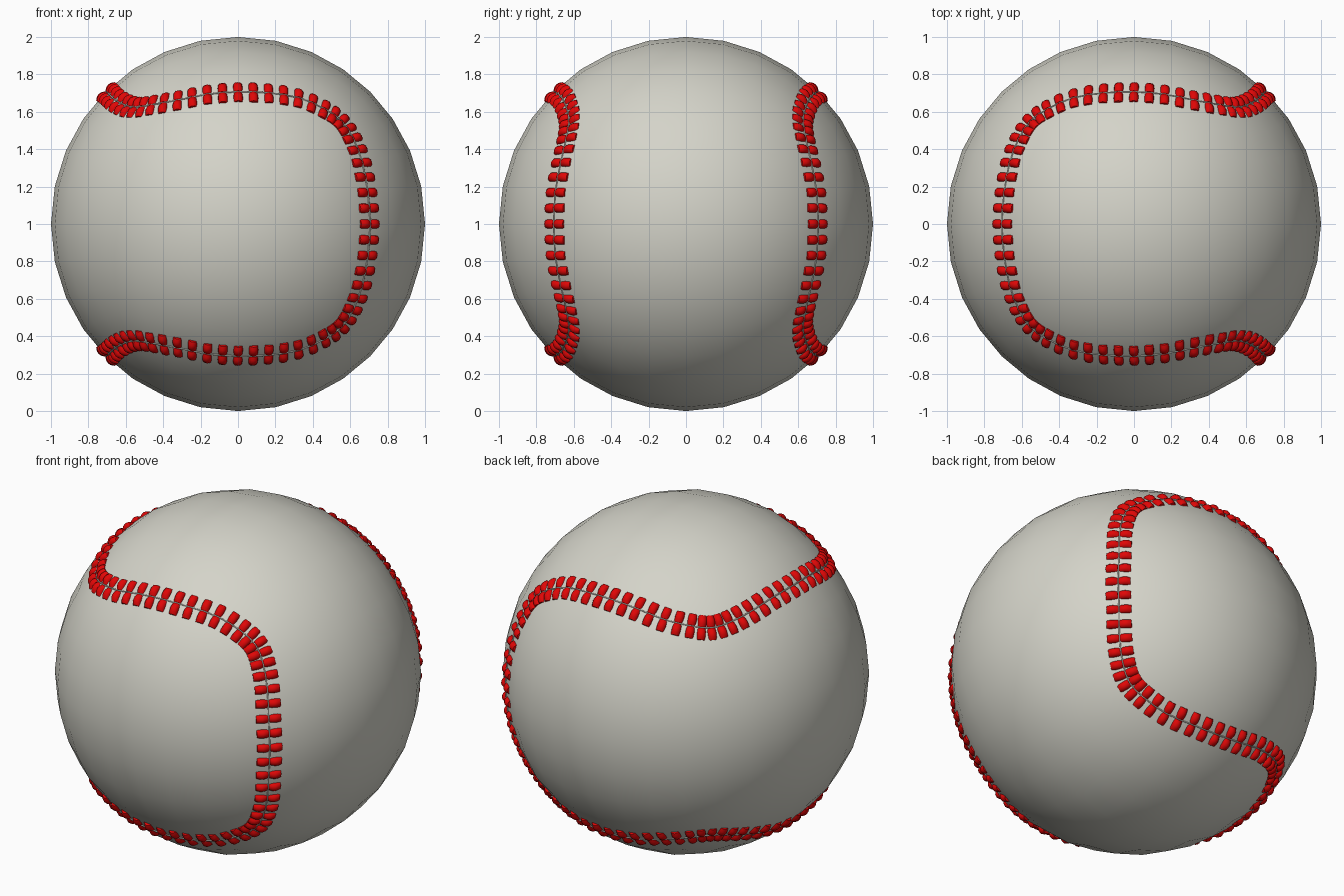
import bpy, bmesh
from mathutils import Vector, Matrix

if "Cube" in bpy.data.objects:
    bpy.data.objects.remove(bpy.data.objects["Cube"], do_unlink=True)

CENTRE = Vector((0, 0, 1))
STITCH_RADIUS, STITCH_LENGTH, ROW_OFFSET = 0.025, 0.066, 0.036
STITCH_HEIGHT, STITCH_DROP = 0.994, 0.014


def material(name, rgb):
    mat = bpy.data.materials.new(name)
    mat.use_nodes = True
    mat.diffuse_color = (*rgb, 1)
    bsdf = mat.node_tree.nodes["Principled BSDF"]
    bsdf.inputs["Base Color"].default_value = (*rgb, 1)
    bsdf.inputs["Roughness"].default_value = 0.7
    return mat


leather = material("off_white_leather", (0.66, 0.655, 0.585))
thread = material("red_thread", (0.75, 0.002, 0.002))


def smooth(obj, angle=None):
    bpy.ops.object.select_all(action="DESELECT")
    obj.select_set(True)
    bpy.context.view_layer.objects.active = obj
    if angle is None:
        bpy.ops.object.shade_smooth()
    else:
        bpy.ops.object.shade_smooth_by_angle(angle=angle)


def stitch_mesh():
    """Short tube along z, arched so that both ends dip towards -y."""
    bm = bmesh.new()
    bmesh.ops.create_cone(bm, cap_ends=True, segments=12, radius1=STITCH_RADIUS,
                          radius2=STITCH_RADIUS, depth=STITCH_LENGTH)
    sides = [e for e in bm.edges if abs(e.verts[0].co.z - e.verts[1].co.z) > 0.01]
    bmesh.ops.subdivide_edges(bm, edges=sides, cuts=3)
    for v in bm.verts:
        v.co.y -= STITCH_DROP * (2 * v.co.z / STITCH_LENGTH) ** 2
    mesh = bpy.data.meshes.new("stitch")
    bm.to_mesh(mesh)
    bm.free()
    return mesh


# Ball: subdivided cube cast to a unit sphere
bpy.ops.mesh.primitive_cube_add(size=1, location=CENTRE)
ball = bpy.context.object
ball.name = "ball"
ball.data.materials.append(leather)
sub = ball.modifiers.new("subdivide", "SUBSURF")
sub.levels = sub.render_levels = 3
cast = ball.modifiers.new("round", "CAST")
cast.factor = 1
cast.use_radius_as_size = True
cast.radius = 1
smooth(ball)

# Seam path: one eighth of the loop, completed by symmetry
eighth = [Vector(p) for p in (
    (0.707, 0.707, 0), (0.695, 0.70, 0.17), (0.665, 0.67, 0.33),
    (0.615, 0.64, 0.46), (0.555, 0.625, 0.55), (0.465, 0.637, 0.615),
    (0.325, 0.662, 0.675), (0.165, 0.693, 0.70), (0, 0.707, 0.707))]
quarter = eighth + [Vector((-p.x, p.z, p.y)) for p in eighth[-2::-1]]
half = quarter + [Vector((p.x, -p.y, p.z)) for p in quarter[-2::-1]]
loop = half[:-1] + [Vector((p.x, -p.y, -p.z)) for p in half[:-1]]

# Insert a smooth midpoint between neighbouring path points
path = []
count = len(loop)
for i, p in enumerate(loop):
    q = loop[(i + 1) % count]
    before, after = loop[i - 1], loop[(i + 2) % count]
    path += [p.normalized(), (9 * (p + q) - before - after).normalized()]

# Seam: thin raised line between the two rows of stitches
curve = bpy.data.curves.new("seam", "CURVE")
curve.dimensions = "3D"
curve.bevel_depth = 0.004
curve.bevel_resolution = 1
spline = curve.splines.new("POLY")
spline.points.add(len(path) - 1)
for point, p in zip(spline.points, path):
    point.co = (*p, 1)
spline.use_cyclic_u = True
seam = bpy.data.objects.new("seam", curve)
seam.location = CENTRE
curve.materials.append(leather)
bpy.context.collection.objects.link(seam)

# Stitches: arched tubes lying across the seam, one row on each side
stitch = stitch_mesh()
for name, side in (("stitches_inner", 1), ("stitches_outer", -1)):
    bm = bmesh.new()
    for i, p in enumerate(path):
        along = (path[(i + 1) % len(path)] - path[i - 1]).normalized()
        across = p.cross(along).normalized()
        up = (p + across * side * ROW_OFFSET).normalized()
        axis = along.cross(up).normalized()
        along = up.cross(axis)
        frame = Matrix((along, up, axis)).transposed().to_4x4()
        frame.translation = up * STITCH_HEIGHT
        first = len(bm.verts)
        bm.from_mesh(stitch)
        bm.verts.ensure_lookup_table()
        bmesh.ops.transform(bm, matrix=frame, verts=bm.verts[first:])
    bmesh.ops.recalc_face_normals(bm, faces=bm.faces)
    mesh = bpy.data.meshes.new(name)
    bm.to_mesh(mesh)
    bm.free()
    mesh.materials.append(thread)
    row = bpy.data.objects.new(name, mesh)
    row.location = CENTRE
    bpy.context.collection.objects.link(row)
    smooth(row, 0.7)
bpy.data.meshes.remove(stitch)
